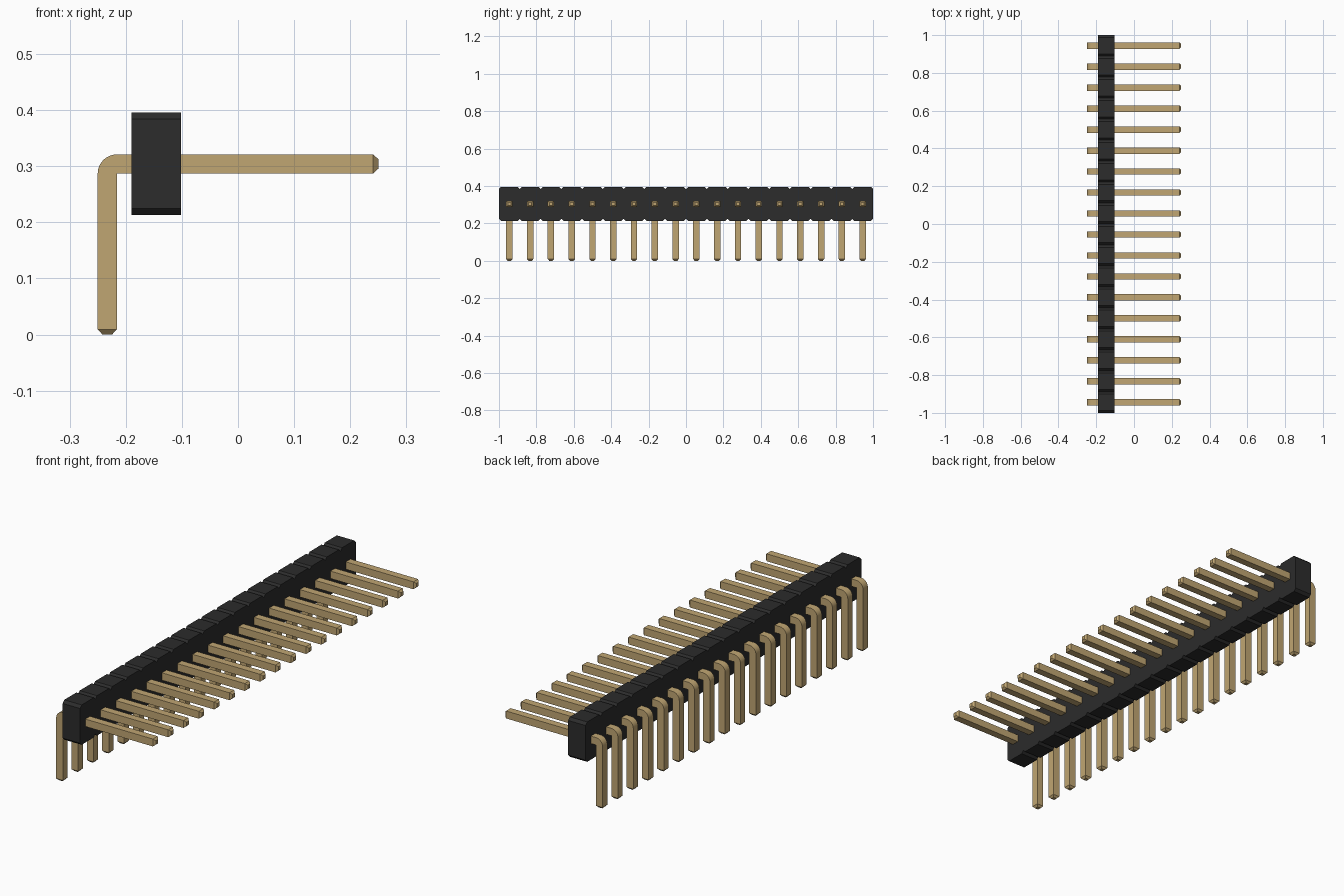
import bpy, bmesh
from math import sin, cos, pi, radians
from mathutils import Vector

cube = bpy.data.objects.get("Cube")
if cube:
    bpy.data.objects.remove(cube, do_unlink=True)

COUNT = 18
PITCH = 2 / COUNT
W = 0.034            # pin thickness
TIP = 0.009          # length of the tapered tips
CORNER = Vector((-0.216, 0, 0.287))   # inner corner of the bend


def material(name, color, roughness):
    mat = bpy.data.materials.new(name)
    mat.use_nodes = True
    mat.diffuse_color = (*color, 1)
    bsdf = mat.node_tree.nodes["Principled BSDF"]
    bsdf.inputs["Base Color"].default_value = (*color, 1)
    bsdf.inputs["Roughness"].default_value = roughness
    return mat


def finish(bm, name, mat):
    bmesh.ops.remove_doubles(bm, verts=bm.verts, dist=1e-5)
    bmesh.ops.recalc_face_normals(bm, faces=bm.faces)
    mesh = bpy.data.meshes.new(name)
    bm.to_mesh(mesh)
    bm.free()
    mesh.materials.append(mat)
    obj = bpy.data.objects.new(name, mesh)
    bpy.context.collection.objects.link(obj)
    return obj


gold = material("pale gold metal", (0.53, 0.38, 0.17), 0.4)
black = material("black plastic", (0.025, 0.025, 0.025), 0.6)

# Housing: a row of chamfered blocks in one outline, extruded along x
x0, x1, z0, z1, cut = -0.19, -0.102, 0.213, 0.396, 0.012
top, bottom = [], []
for i in range(COUNT):
    a = -1 + i * PITCH
    b = a + PITCH
    for y, inset in ((a, cut), (a + cut, 0), (b - cut, 0), (b, cut)):
        if y == a and i:
            continue     # shared with the previous block
        top.append((x0, y, z1 - inset))
        bottom.append((x0, y, z0 + inset))
bm = bmesh.new()
face = bm.faces.new([bm.verts.new(p) for p in top + bottom[::-1]])
ext = bmesh.ops.extrude_face_region(bm, geom=[face])
bmesh.ops.translate(bm, vec=(x1 - x0, 0, 0),
                    verts=[g for g in ext["geom"] if isinstance(g, bmesh.types.BMVert)])
finish(bm, "housing", black)


# Pin: square rings swept along the shaft, round the bend and down the leg
bm = bmesh.new()
rings = []


def add_ring(origin, out, scale=1):
    center = origin + out * W / 2
    h = W / 2 * scale
    side = Vector((0, h, 0))
    rings.append([bm.verts.new(center + p) for p in
                  (out * h + side, out * h - side, -out * h - side, -out * h + side)])


up, left = Vector((0, 0, 1)), Vector((-1, 0, 0))
add_ring(Vector((0.25, 0, CORNER.z)), up, 0.5)
add_ring(Vector((0.25 - TIP, 0, CORNER.z)), up)
STEPS = 8
for k in range(STEPS + 1):
    t = k / STEPS * pi / 2
    add_ring(CORNER, up * cos(t) + left * sin(t))
add_ring(Vector((CORNER.x, 0, TIP)), left)
add_ring(Vector((CORNER.x, 0, 0)), left, 0.5)

for r, s in zip(rings, rings[1:]):
    for j in range(4):
        n = (j + 1) % 4
        bm.faces.new((r[j], r[n], s[n], s[j]))
bm.faces.new(rings[0])
bm.faces.new(rings[-1])
bmesh.ops.dissolve_degenerate(bm, dist=1e-5, edges=bm.edges)
pin = finish(bm, "pin_1", gold)

# Smooth only the bend
bpy.context.view_layer.objects.active = pin
pin.select_set(True)
bpy.ops.object.shade_smooth_by_angle(angle=radians(25))
pin.select_set(False)

# Repeat the pin along the row
pin.location.y = -1 + PITCH / 2
for i in range(1, COUNT):
    copy = pin.copy()
    copy.name = f"pin_{i + 1}"
    copy.location.y += i * PITCH
    bpy.context.collection.objects.link(copy)
